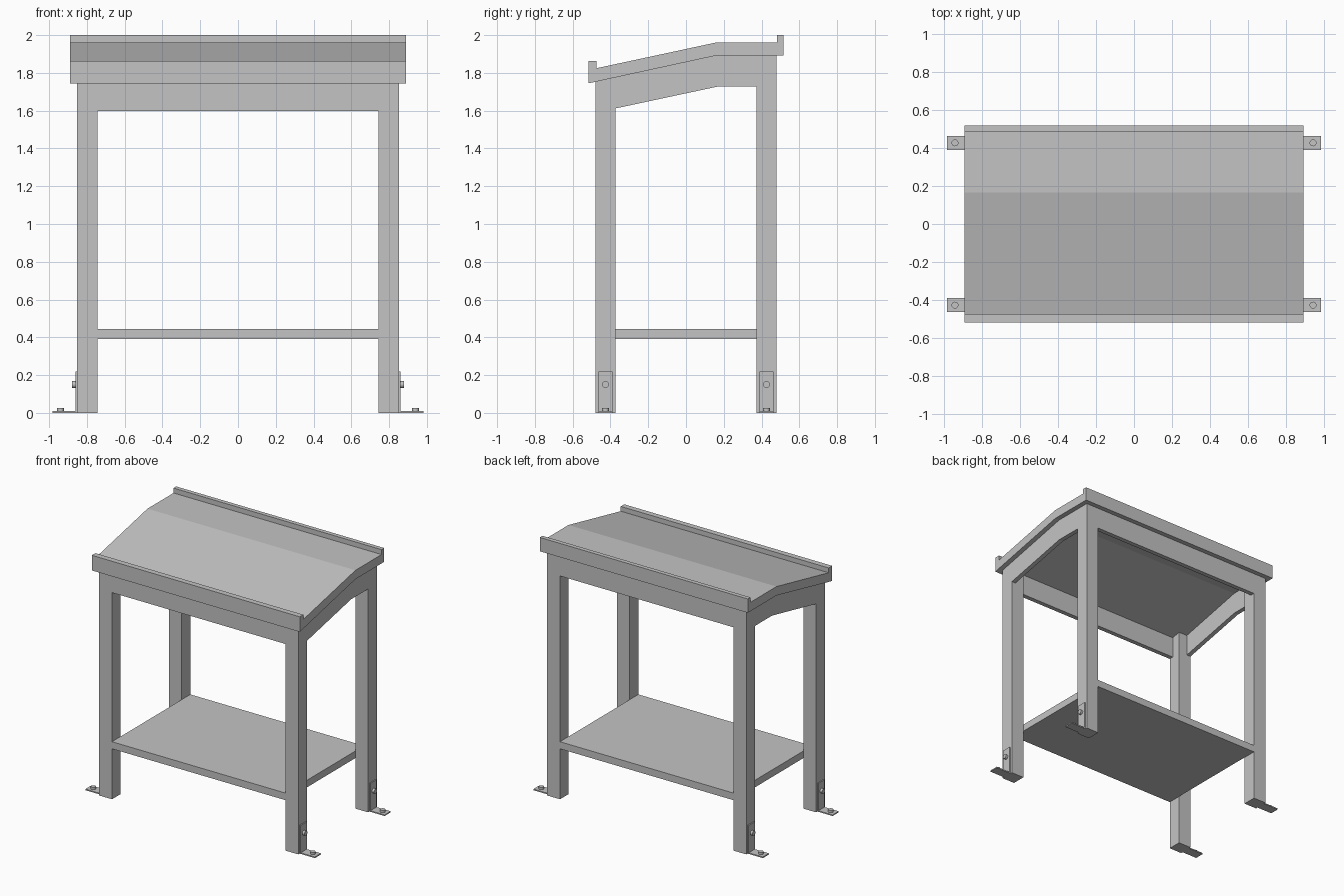
import bpy, bmesh, math
from mathutils import Matrix

if "Cube" in bpy.data.objects:
    bpy.data.objects.remove(bpy.data.objects["Cube"])

grey = bpy.data.materials.new("light_grey")
grey.diffuse_color = (0.55, 0.55, 0.55, 1)
grey.use_nodes = True
grey.node_tree.nodes["Principled BSDF"].inputs["Base Color"].default_value = grey.diffuse_color

X_OUT, X_IN = 0.852, 0.743      # leg faces across the width
Y_OUT, Y_IN = 0.479, 0.373      # leg faces across the depth
FOLD = 0.165                    # where the slope meets the level part
APRON = 0.035                   # apron board thickness


def under(y):
    """Height of the top's underside at depth y."""
    return 1.893 - 0.2167 * max(0, FOLD - y)


def finish(name, bm):
    bmesh.ops.recalc_face_normals(bm, faces=bm.faces)
    mesh = bpy.data.meshes.new(name)
    bm.to_mesh(mesh)
    bm.free()
    mesh.materials.append(grey)
    ob = bpy.data.objects.new(name, mesh)
    bpy.context.collection.objects.link(ob)
    return ob


def extrude_yz(name, points, x0, x1):
    """Side profile in (y, z) swept from x0 to x1."""
    bm = bmesh.new()
    face = bm.faces.new([bm.verts.new((x0, y, z)) for y, z in points])
    new = bmesh.ops.extrude_face_region(bm, geom=[face])["geom"]
    verts = [v for v in new if isinstance(v, bmesh.types.BMVert)]
    bmesh.ops.translate(bm, verts=verts, vec=(x1 - x0, 0, 0))
    return finish(name, bm)


def box(name, x0, x1, y0, y1, z0, z1):
    return extrude_yz(name, [(y0, z0), (y1, z0), (y1, z1), (y0, z1)], x0, x1)


def bolt(name, loc, rot):
    bm = bmesh.new()
    bmesh.ops.create_cone(bm, cap_ends=True, segments=20, radius1=0.018,
                          radius2=0.018, depth=0.018,
                          matrix=Matrix.Translation(loc) @ rot)
    ob = finish(name, bm)
    for p in ob.data.polygons:
        p.use_smooth = len(p.vertices) == 4
    for e in ob.data.edges:
        a, b = (ob.data.vertices[i].co for i in e.vertices)
        e.use_edge_sharp = (a - b).length < 0.01   # rim edges


# Folded desk top with front and back lips
extrude_yz("desk_top", [
    (-0.516, 1.745), (FOLD, 1.893), (0.516, 1.893), (0.516, 2.0),
    (0.483, 2.0), (0.483, 1.962), (FOLD, 1.962), (-0.473, 1.825),
    (-0.473, 1.862), (-0.516, 1.862)], -0.89, 0.89)

# Lower shelf
box("shelf", -X_IN, X_IN, -Y_OUT, Y_OUT, 0.39, 0.445)

# Front apron (top edge follows the slope) and back apron
extrude_yz("front_apron", [
    (-Y_OUT, 1.598), (-Y_OUT + APRON, 1.598),
    (-Y_OUT + APRON, under(-Y_OUT + APRON)), (-Y_OUT, under(-Y_OUT))], -X_IN, X_IN)
box("back_apron", -X_IN, X_IN, Y_OUT - APRON, Y_OUT, 1.727, 1.893)

for sx, side in ((-1, "left"), (1, "right")):
    # Side apron following the fold
    extrude_yz(side + "_apron", [
        (-Y_IN, 1.612), (FOLD, 1.727), (Y_IN, 1.727), (Y_IN, 1.893),
        (FOLD, 1.893), (-Y_IN, under(-Y_IN))], sx * X_OUT, sx * (X_OUT - APRON))
    for sy, end in ((-1, "front"), (1, "back")):
        tag = end + "_" + side
        y0, y1 = sorted((sy * Y_IN, sy * Y_OUT))
        # Leg
        extrude_yz(tag + "_leg", [(y0, 0), (y1, 0), (y1, under(y1)), (y0, under(y0))],
                   sx * X_IN, sx * X_OUT)
        # Angle bracket: upright and floor plates with one bolt each
        yc = sy * 0.426
        box(tag + "_bracket_upright", sx * X_OUT, sx * 0.861,
            yc - 0.037, yc + 0.037, 0, 0.22)
        box(tag + "_bracket_foot", sx * 0.861, sx * 0.982,
            yc - 0.037, yc + 0.037, 0, 0.009)
        bolt(tag + "_leg_bolt", (sx * 0.87, yc, 0.15),
             Matrix.Rotation(math.pi / 2, 4, 'Y'))
        bolt(tag + "_floor_bolt", (sx * 0.94, yc, 0.018), Matrix.Identity(4))
